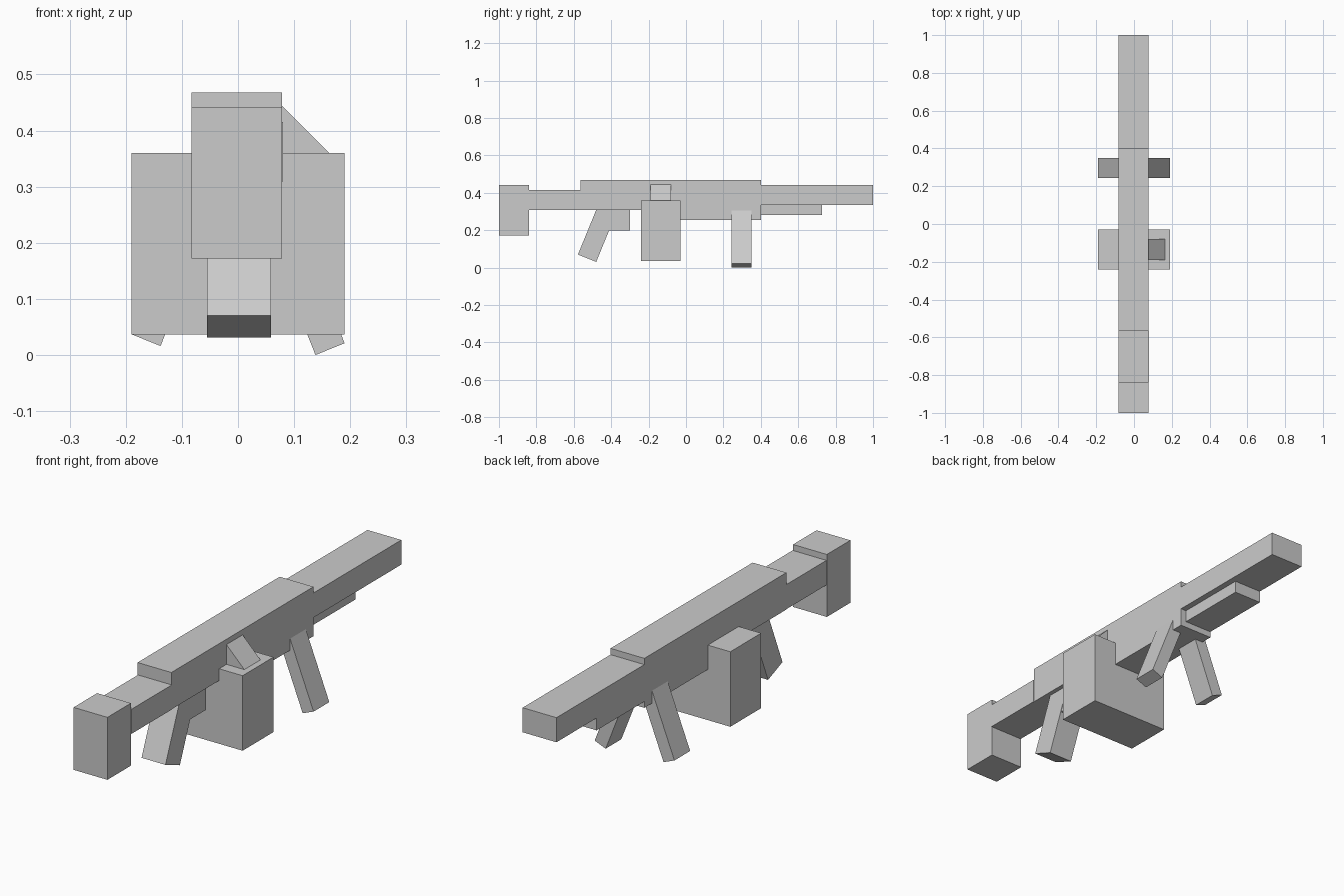
import bpy, bmesh

if "Cube" in bpy.data.objects:
    bpy.data.objects.remove(bpy.data.objects["Cube"])

grey = bpy.data.materials.new("plain grey")
grey.diffuse_color = (0.6, 0.6, 0.6, 1)
grey.use_nodes = True
grey.node_tree.nodes["Principled BSDF"].inputs["Base Color"].default_value = grey.diffuse_color


def prism(name, profile, lo, hi, axis):
    """Extrude a profile along x (profile is y, z) or along y (profile is x, z)."""
    bm = bmesh.new()

    def point(p, d):
        return (d, p[0], p[1]) if axis == "x" else (p[0], d, p[1])

    face = bm.faces.new([bm.verts.new(point(p, lo)) for p in profile])
    ext = bmesh.ops.extrude_face_region(bm, geom=[face])
    move = (hi - lo, 0, 0) if axis == "x" else (0, hi - lo, 0)
    verts = [v for v in ext["geom"] if isinstance(v, bmesh.types.BMVert)]
    bmesh.ops.translate(bm, verts=verts, vec=move)
    bmesh.ops.recalc_face_normals(bm, faces=bm.faces)
    mesh = bpy.data.meshes.new(name)
    bm.to_mesh(mesh)
    bm.free()
    mesh.materials.append(grey)
    obj = bpy.data.objects.new(name, mesh)
    bpy.context.collection.objects.link(obj)
    return obj


def box(name, x, y, z):
    rect = [(y[0], z[0]), (y[1], z[0]), (y[1], z[1]), (y[0], z[1])]
    return prism(name, rect, x[0], x[1], "x")


BODY = (-0.083, 0.078)

# Stock: end plate and the bar joining it to the receiver
box("butt_plate", BODY, (-1.0, -0.84), (0.172, 0.441))
box("stock_bar", (-0.081, 0.08), (-0.84, -0.565), (0.309, 0.415))

# Receiver with a deeper front half
prism("receiver", [(-0.565, 0.309), (-0.13, 0.309), (-0.13, 0.255),
                   (0.402, 0.255), (0.402, 0.468), (-0.565, 0.468)],
      BODY[0], BODY[1], "x")

# Barrel and the offset handguard below it
box("barrel", BODY, (0.402, 1.0), (0.335, 0.441))
box("handguard", (-0.083, 0.051), (0.402, 0.727), (0.282, 0.335))

# Raked grip and trigger block
prism("grip", [(-0.48, 0.309), (-0.578, 0.07), (-0.48, 0.031), (-0.366, 0.309)],
      -0.055, 0.059, "x")
box("trigger_block", (-0.055, 0.057), (-0.43, -0.30), (0.2, 0.309))

# Wide magazine and the slanted handle above it
box("magazine", (-0.19, 0.19), (-0.24, -0.03), (0.037, 0.36))
prism("charging_handle", [(0.06, 0.36), (0.163, 0.36), (0.078, 0.445), (0.06, 0.445)],
      -0.19, -0.08, "y")

# Splayed bipod legs, the left one slightly higher
for name, side, lift in (("right_leg", 1, 0.0), ("left_leg", -1, 0.016)):
    leg = [(0.138, 0.0), (0.19, 0.021), (0.071, 0.323), (0.019, 0.302)]
    prism(name, [(side * x, z + lift) for x, z in leg], 0.243, 0.35, "y")
